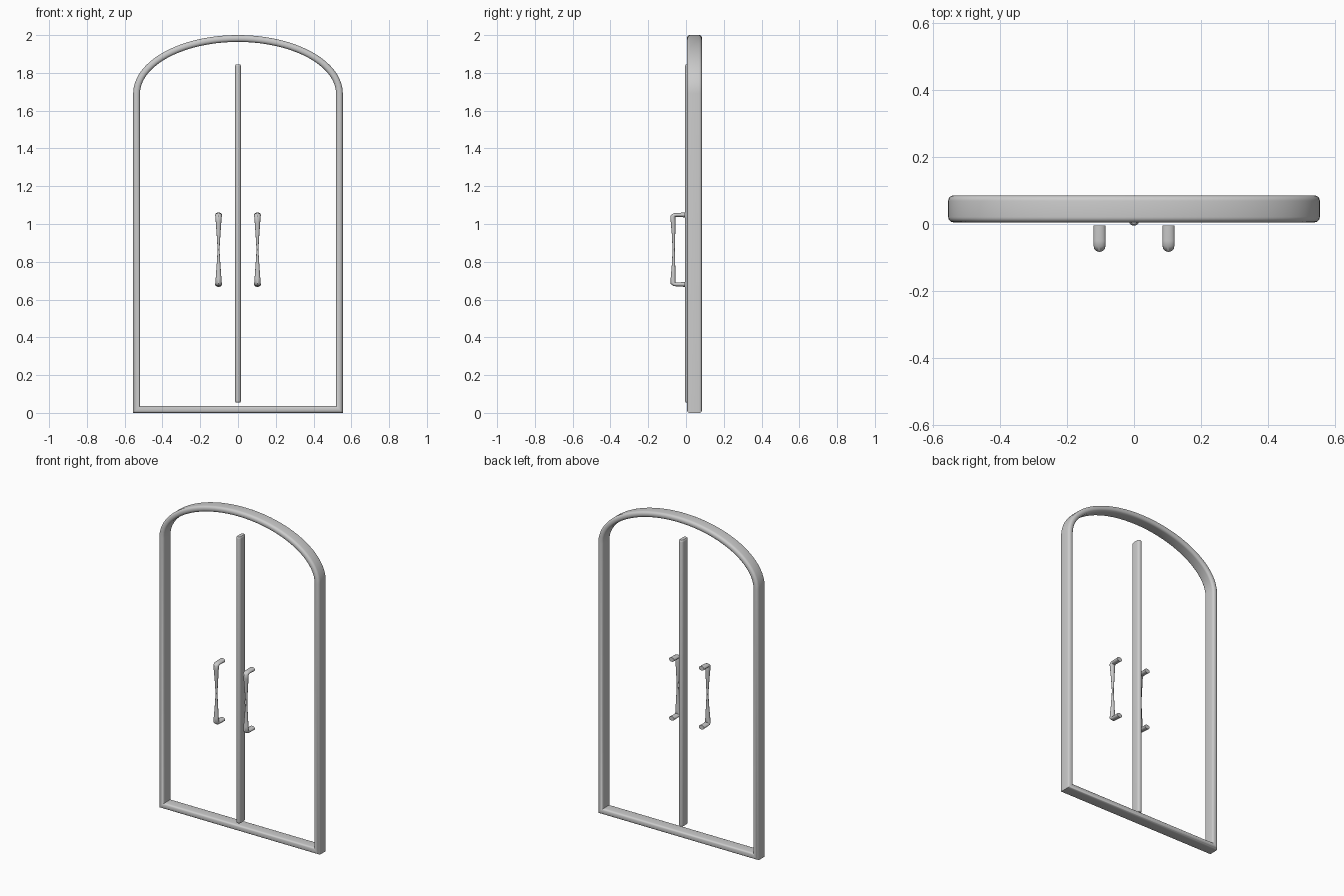
import bpy, bmesh, math
from mathutils import Vector

cube = bpy.data.objects.get("Cube")
if cube:
    bpy.data.objects.remove(cube, do_unlink=True)

metal = bpy.data.materials.new("grey metal")
metal.use_nodes = True
GREY = (0.6, 0.6, 0.6, 1)
metal.diffuse_color = GREY
metal.node_tree.nodes["Principled BSDF"].inputs["Base Color"].default_value = GREY


def rounded_section(half_w, half_d, radius, steps=5):
    """Rounded rectangle outline."""
    pts = []
    for k, (sx, sy) in enumerate([(1, 1), (-1, 1), (-1, -1), (1, -1)]):
        for i in range(steps + 1):
            a = (k + i / steps) * math.pi / 2
            pts.append((sx * (half_w - radius) + radius * math.cos(a),
                        sy * (half_d - radius) + radius * math.sin(a)))
    return pts


def sweep(name, path, side, sections, closed=False, angle=40):
    """Sweep sections along a planar path with mitred corners.
    Section u lies in the path plane, section v along the side axis."""
    bm = bmesh.new()
    n = len(path)
    rings = []
    for i, p in enumerate(path):
        prev = path[i - 1] if closed or i else None
        nxt = path[(i + 1) % n] if closed or i < n - 1 else None
        a = (p - prev).normalized() if prev is not None else (nxt - p).normalized()
        b = (nxt - p).normalized() if nxt is not None else a
        normal = (a + b).normalized().cross(side)
        stretch = 1 / normal.dot(a.cross(side))
        rings.append([bm.verts.new(p + normal * u * stretch + side * v)
                      for u, v in sections[i]])
    for i in range(n if closed else n - 1):
        r, s = rings[i], rings[(i + 1) % n]
        for j in range(len(r)):
            k = (j + 1) % len(r)
            bm.faces.new((r[j], r[k], s[k], s[j]))
    if not closed:
        bm.faces.new(rings[0])
        bm.faces.new(rings[-1])
    bmesh.ops.recalc_face_normals(bm, faces=bm.faces)
    mesh = bpy.data.meshes.new(name)
    bm.to_mesh(mesh)
    bm.free()
    mesh.materials.append(metal)
    obj = bpy.data.objects.new(name, mesh)
    bpy.context.collection.objects.link(obj)
    bpy.ops.object.select_all(action="DESELECT")
    obj.select_set(True)
    bpy.context.view_layer.objects.active = obj
    bpy.ops.object.shade_smooth_by_angle(angle=math.radians(angle))
    return obj


X, Y = Vector((1, 0, 0)), Vector((0, 1, 0))

# Arched door frame: straight jambs, flat sill and an elliptical head
W, T, SPRING, TOP, FRAME_Y = 0.555, 0.018, 1.69, 2.0, 0.045
path = [Vector((-W + T, FRAME_Y, T)), Vector((W - T, FRAME_Y, T))]
for i in range(41):
    a = math.pi * i / 40
    path.append(Vector(((W - T) * math.cos(a), FRAME_Y,
                        SPRING + (TOP - T - SPRING) * math.sin(a))))
section = rounded_section(T, 0.04, 0.016)
sweep("door_frame", path, Y, [section] * len(path), closed=True)

# Centre bar where the two leaves meet, its ends slightly rounded
section = rounded_section(0.0155, 0.032, 0.015)
ends = [(0.055, 0.7), (0.059, 0.92), (0.066, 1), (1.834, 1), (1.841, 0.92), (1.845, 0.7)]
sweep("centre_bar", [Vector((0, 0.027, z)) for z, s in ends], Y,
      [[(u * s, v * (0.5 + s / 2)) for u, v in section] for z, s in ends])


# Pull handles: two stubs joined by a grip pinched at the middle
def ellipse(u, v, count=20):
    return [(u * math.cos(math.tau * i / count), v * math.sin(math.tau * i / count))
            for i in range(count)]


MID = 0.864
half = [(-0.005, 0.184, 0.013, 0.018), (-0.05, 0.184, 0.010, 0.018),
        (-0.062, 0.183, 0.010, 0.018), (-0.069, 0.174, 0.014, 0.017),
        (-0.068, 0.15, 0.013, 0.015), (-0.066, 0.08, 0.009, 0.010)]
stations = half + [(-0.065, 0, 0.006, 0.005)] + [(y, -h, u, v) for y, h, u, v in half[::-1]]
for name, x in (("left_handle", 0.103), ("right_handle", -0.103)):
    sweep(name, [Vector((x, y, MID + h)) for y, h, u, v in stations], X,
          [ellipse(u, v) for y, h, u, v in stations], angle=50)
